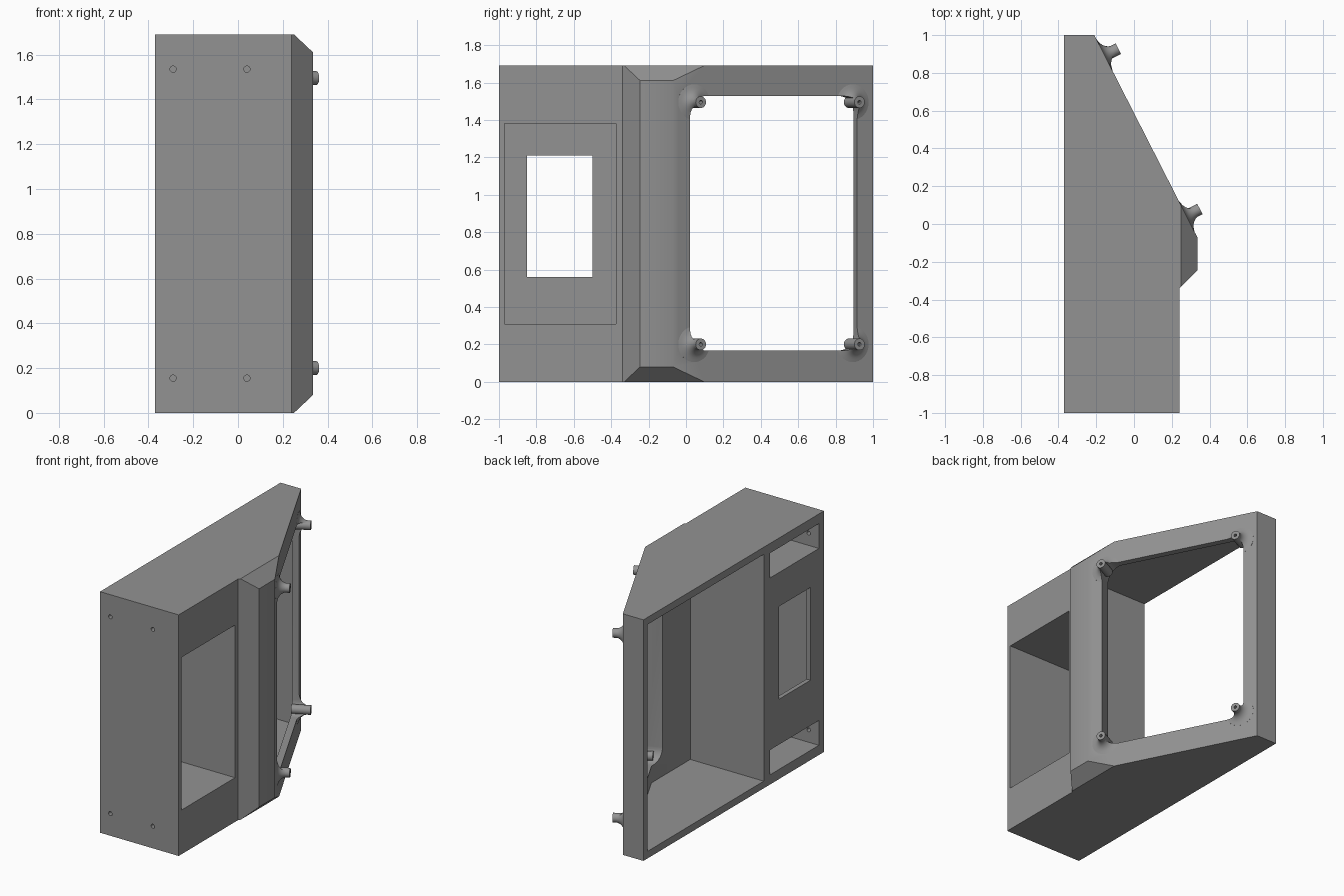
import bpy, bmesh, math
from mathutils import Matrix, Vector

if "Cube" in bpy.data.objects:
    bpy.data.objects.remove(bpy.data.objects["Cube"])

H = 1.69
grey = bpy.data.materials.new("mid_grey")
grey.diffuse_color = (0.29, 0.29, 0.29, 1)
grey.use_nodes = True
grey.node_tree.nodes["Principled BSDF"].inputs["Base Color"].default_value = grey.diffuse_color


def finish(name, bm, matrix=Matrix()):
    bm.transform(matrix)
    bmesh.ops.recalc_face_normals(bm, faces=bm.faces)
    mesh = bpy.data.meshes.new(name)
    bm.to_mesh(mesh)
    bm.free()
    mesh.materials.append(grey)
    ob = bpy.data.objects.new(name, mesh)
    bpy.context.collection.objects.link(ob)
    return ob


def prism(name, pts, lo, hi, matrix=Matrix()):
    """Extrude a 2D outline from lo to hi along local z."""
    bm = bmesh.new()
    face = bm.faces.new([bm.verts.new((x, y, lo)) for x, y in pts])
    ext = bmesh.ops.extrude_face_region(bm, geom=[face])["geom"]
    bmesh.ops.translate(bm, vec=(0, 0, hi - lo),
                        verts=[v for v in ext if isinstance(v, bmesh.types.BMVert)])
    return finish(name, bm, matrix)


def box(name, x0, x1, y0, y1, z0, z1):
    return prism(name, [(x0, y0), (x1, y0), (x1, y1), (x0, y1)], z0, z1)


def lathe(name, profile, matrix, n=32):
    """Revolve (radius, height) points around local z and cap both ends."""
    bm = bmesh.new()
    rings = [[bm.verts.new((r * math.cos(2 * math.pi * i / n),
                            r * math.sin(2 * math.pi * i / n), h)) for i in range(n)]
             for r, h in profile]
    for a, b in zip(rings, rings[1:]):
        for i in range(n):
            j = (i + 1) % n
            bm.faces.new((a[i], a[j], b[j], b[i]))
    bm.faces.new(rings[0])
    bm.faces.new(rings[-1])
    return finish(name, bm, matrix)


def combine(ob, other, op="DIFFERENCE"):
    mod = ob.modifiers.new(op, "BOOLEAN")
    mod.operation, mod.solver, mod.object = op, "EXACT", other
    bpy.context.view_layer.objects.active = ob
    bpy.ops.object.modifier_apply(modifier=mod.name)
    bpy.data.objects.remove(other)


def smooth(ob):
    bpy.ops.object.select_all(action="DESELECT")
    ob.select_set(True)
    bpy.context.view_layer.objects.active = ob
    bpy.ops.object.shade_smooth_by_angle(angle=math.radians(30))


# Frame of the sloped face: local x along the slope, y up, z outwards
def slope_x(y):
    return 0.2995 - 0.509 * y


s = Vector((-0.509, 1, 0)).normalized()
n = Vector((1, 0.509, 0)).normalized()
slope = Matrix.Translation((slope_x(0.4675), 0.4675, 0.8475)) @ \
    Matrix((s, (0, 0, 1), n)).transposed().to_4x4()

# Housing with a raised ridge
housing = prism("housing", [(-0.37, -1), (0.24, -1), (0.24, -0.34), (0.335, -0.245),
                            (0.335, -0.07), (-0.21, 1), (-0.37, 1)], 0, H)

# Chamfered ends of the ridge
xz = Matrix(((1, 0, 0, 0), (0, 0, -1, 0), (0, 1, 0, 0), (0, 0, 0, 1)))
for a, b in ((H, -1), (0, 1)):
    wedge = [(0.25 - 0.1, a + b * -0.094), (0.45, a + b * -0.094), (0.45, a + b * 0.188),
             (0.25, a)]
    wedge[0] = (0.25, a + b * -0.094)
    combine(housing, prism("chamfer_cutter", wedge, -0.6, 0.6, xz))

# Main cavity, open on the left side
combine(housing, prism("cavity_cutter", [(-0.5, -0.333), (0.2, -0.333), (0.2, 0.096),
                                         (slope_x(0.957) - 0.05, 0.957), (-0.5, 0.957)],
                       0.05, H - 0.05))

# Front pocket with its through window
combine(housing, box("pocket_cutter", -0.34, 0.5, -0.97, -0.375, 0.31, 1.38))
combine(housing, box("window_cutter", -0.5, 0, -0.85, -0.5, 0.56, 1.21))

# Side slots and the screw holes into them
for z in (0.155, 1.535):
    combine(housing, box("slot_cutter", -0.5, 0.2, -0.944, -0.40, z - 0.087, z + 0.087))
    for x in (-0.29, 0.04):
        hole = Matrix.Translation((x, -1, z)) @ Matrix.Rotation(math.pi / 2, 4, "X")
        combine(housing, lathe("hole_cutter", [(0.014, -0.1), (0.014, 0.1)], hole, 20))

# Flared bases of the standoffs
corners = [(i * 0.476, j * 0.6475) for i in (-1, 1) for j in (-1, 1)]
flare = [(0.095, -0.02), (0.095, 0.0)]
for k in range(1, 9):
    a = math.radians(90 * k / 8)
    flare.append((0.095 - 0.065 * math.sin(a), 0.002 + 0.06 * (1 - math.cos(a))))
for x, y in corners:
    combine(housing, lathe("flare", flare, slope @ Matrix.Translation((x, y, 0))), "UNION")

# Rounded display opening through the slope
R, outline = 0.085, []
for cx, cy, start in ((1, 1, 0), (-1, 1, 90), (-1, -1, 180), (1, -1, 270)):
    for k in range(9):
        a = math.radians(start + 90 * k / 8)
        outline.append((cx * (0.502 - R) + R * math.cos(a), cy * (0.68 - R) + R * math.sin(a)))
combine(housing, prism("opening_cutter", outline, -0.12, 0.15, slope))
smooth(housing)

# Standoffs with blind screw holes
for i, (x, y) in enumerate(corners):
    post = lathe("standoff_%d" % (i + 1), [(0.031, -0.045), (0.031, 0.08), (0.01, 0.08),
                                           (0.01, 0.0)],
                 slope @ Matrix.Translation((x, y, 0)))
    smooth(post)
